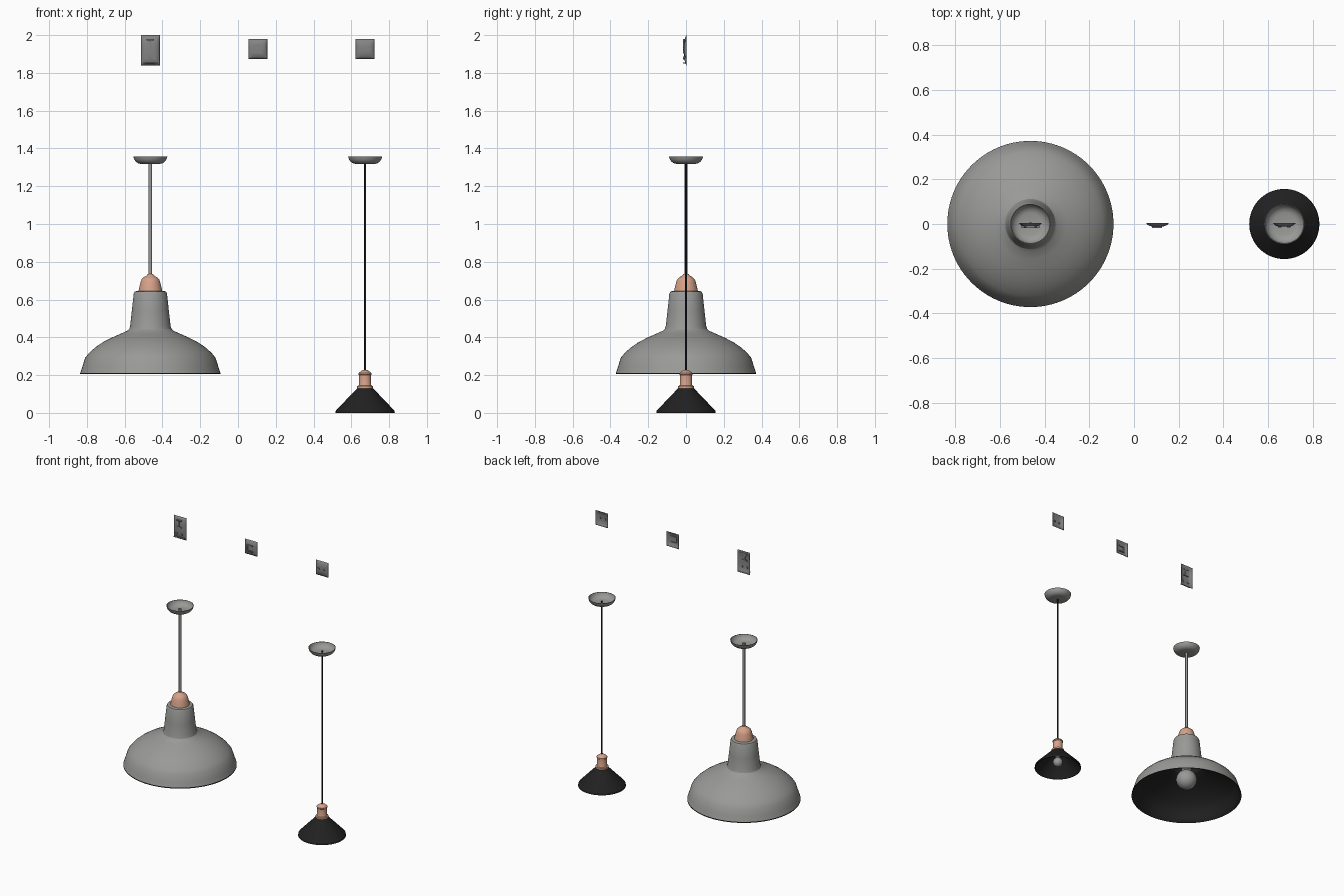
import bpy, bmesh, math

if "Cube" in bpy.data.objects:
    bpy.data.objects.remove(bpy.data.objects["Cube"])

def material(name, rgb):
    m = bpy.data.materials.new(name)
    m.diffuse_color = (*rgb, 1)
    m.use_nodes = True
    m.node_tree.nodes["Principled BSDF"].inputs["Base Color"].default_value = m.diffuse_color
    return m

GREY = material("warm grey", (0.32, 0.32, 0.31))
BLACK = material("soft black", (0.015, 0.015, 0.015))
COPPER = material("copper", (0.67, 0.36, 0.25))
PLATE = material("plate grey", (0.23, 0.23, 0.23))

def finish(name, bm, mat, loc, angle=30):
    me = bpy.data.meshes.new(name)
    bm.to_mesh(me)
    bm.free()
    ob = bpy.data.objects.new(name, me)
    ob.location = loc
    bpy.context.collection.objects.link(ob)
    me.materials.append(mat)
    bpy.ops.object.select_all(action='DESELECT')
    ob.select_set(True)
    bpy.context.view_layer.objects.active = ob
    bpy.ops.object.shade_smooth_by_angle(angle=math.radians(angle))
    return ob

def lathe(name, profile, x, mat, segs=64):
    """Revolve (radius, z) points around the lamp axis."""
    bm = bmesh.new()
    vs = [bm.verts.new((r, 0, z)) for r, z in profile]
    es = [bm.edges.new(p) for p in zip(vs, vs[1:])]
    bmesh.ops.spin(bm, geom=vs + es, axis=(0, 0, 1), cent=(0, 0, 0),
                   angle=2 * math.pi, steps=segs, use_duplicate=False)
    bmesh.ops.remove_doubles(bm, verts=bm.verts, dist=1e-5)
    bmesh.ops.recalc_face_normals(bm, faces=bm.faces)
    return finish(name, bm, mat, (x, 0, 0))

def inner(profile, t):
    """Lining profile: starts at the rim and runs t inside the outer wall."""
    return [profile[-1]] + [(max(r - t, 0), z - (t if i < len(profile) - 1 else 0))
                            for i, (r, z) in reversed(list(enumerate(profile)))]

def bulb(name, x, z, r, neck, top):
    a0 = math.asin(neck / r)
    pts = [(r * math.sin(a), z - r * math.cos(a))
           for a in [i * (math.pi - a0) / 16 for i in range(17)]]
    lathe(name, pts + [(neck, top), (0, top)], x, GREY, 32)

def canopy(name, x):
    lathe(name, [(0, 1.318), (0.05, 1.318), (0.066, 1.322), (0.078, 1.331), (0.086, 1.343),
                 (0.09, 1.358), (0.087, 1.358), (0.083, 1.345), (0.075, 1.334),
                 (0.064, 1.326), (0.05, 1.322), (0, 1.322)], x, GREY)

BIG, MID, SMALL = -0.464, 0.105, 0.673

# Large pendant
shade = [(0, 0.645), (0.074, 0.645), (0.083, 0.642), (0.088, 0.632), (0.098, 0.54), (0.107, 0.46),
         (0.112, 0.444), (0.122, 0.435), (0.16, 0.418), (0.205, 0.398), (0.25, 0.375),
         (0.29, 0.348), (0.322, 0.32), (0.345, 0.292), (0.36, 0.245), (0.371, 0.212)]
lathe("large_shade", shade, BIG, GREY, 96)
lathe("large_shade_lining", [(0.371, 0.212), (0.372, 0.205)] + inner(shade, 0.006)[1:], BIG, BLACK, 96)
lathe("large_copper_cap", [(0, 0.643), (0.063, 0.643), (0.06, 0.66), (0.052, 0.692), (0.046, 0.708),
                           (0.034, 0.719), (0.022, 0.725), (0.014, 0.735), (0, 0.737)], BIG, COPPER)
lathe("large_rod", [(0, 0.73), (0.009, 0.73), (0.009, 1.335), (0, 1.335)], BIG, GREY, 20)
bulb("large_bulb", BIG, 0.33, 0.07, 0.034, 0.6)
canopy("large_canopy", BIG)

# Small pendant
cone = [(0, 0.13), (0.042, 0.13), (0.05, 0.122), (0.155, 0.012), (0.157, 0.0)]
lathe("small_shade", cone, SMALL, BLACK)
lathe("small_shade_lining", inner(cone, 0.004), SMALL, BLACK)
lathe("small_copper_socket", [(0, 0.128), (0.042, 0.128), (0.042, 0.142), (0.034, 0.145), (0.032, 0.15),
                              (0.032, 0.2), (0.035, 0.203), (0.035, 0.21), (0.028, 0.216),
                              (0.014, 0.226), (0, 0.228)], SMALL, COPPER, 48)
lathe("small_cord", [(0, 0.225), (0.005, 0.225), (0.005, 1.335), (0, 1.335)], SMALL, BLACK, 16)
bulb("small_bulb", SMALL, 0.045, 0.033, 0.016, 0.122)
canopy("small_canopy", SMALL)

# Wall plates: thin pillowed shells, open at the back
def plate(name, x, z0, z1, w=0.1):
    bm = bmesh.new()
    bmesh.ops.create_grid(bm, x_segments=12, y_segments=12, size=1)
    for v in bm.verts:
        u, t = v.co.x, v.co.y
        v.co = (u * w / 2, 0.003 - 0.014 * (1 - u ** 4) * (1 - abs(t) ** 3), t * (z1 - z0) / 2)
    ob = finish(name, bm, PLATE, (x, 0, (z0 + z1) / 2))
    mod = ob.modifiers.new("thickness", 'SOLIDIFY')
    mod.thickness = 0.002
    mod.offset = 0

def bar(name, x, z, w, h):
    bm = bmesh.new()
    bmesh.ops.create_cube(bm, size=1)
    for v in bm.verts:
        v.co = (v.co.x * w, v.co.y * 0.014, v.co.z * h)
    finish(name, bm, PLATE, (x, -0.01, z))

def sockets(name, x, z):
    for s in (-1, 1):
        bm = bmesh.new()
        bmesh.ops.create_cone(bm, cap_ends=True, segments=16, radius1=0.008, radius2=0.008, depth=0.012)
        for v in bm.verts:
            v.co = (v.co.x, v.co.z, v.co.y)
        bmesh.ops.recalc_face_normals(bm, faces=bm.faces)
        finish(name, bm, PLATE, (x + s * 0.02, -0.009, z))

plate("combined_plate", BIG, 1.84, 2.0)
bar("toggle_lever", BIG, 1.952, 0.009, 0.04)
for z in (1.93, 1.976):
    bar("toggle_stop", BIG, z, 0.04, 0.007)
sockets("combined_socket", BIG, 1.88)
bar("combined_sill", BIG, 1.853, 0.08, 0.004)

plate("rocker_plate", MID, 1.875, 1.98)
bar("rocker_side", MID - 0.021, 1.927, 0.008, 0.048)
for z in (1.907, 1.947):
    bar("rocker_edge", MID, z, 0.042, 0.007)

plate("socket_plate", SMALL, 1.875, 1.98)
sockets("socket", SMALL, 1.927)
